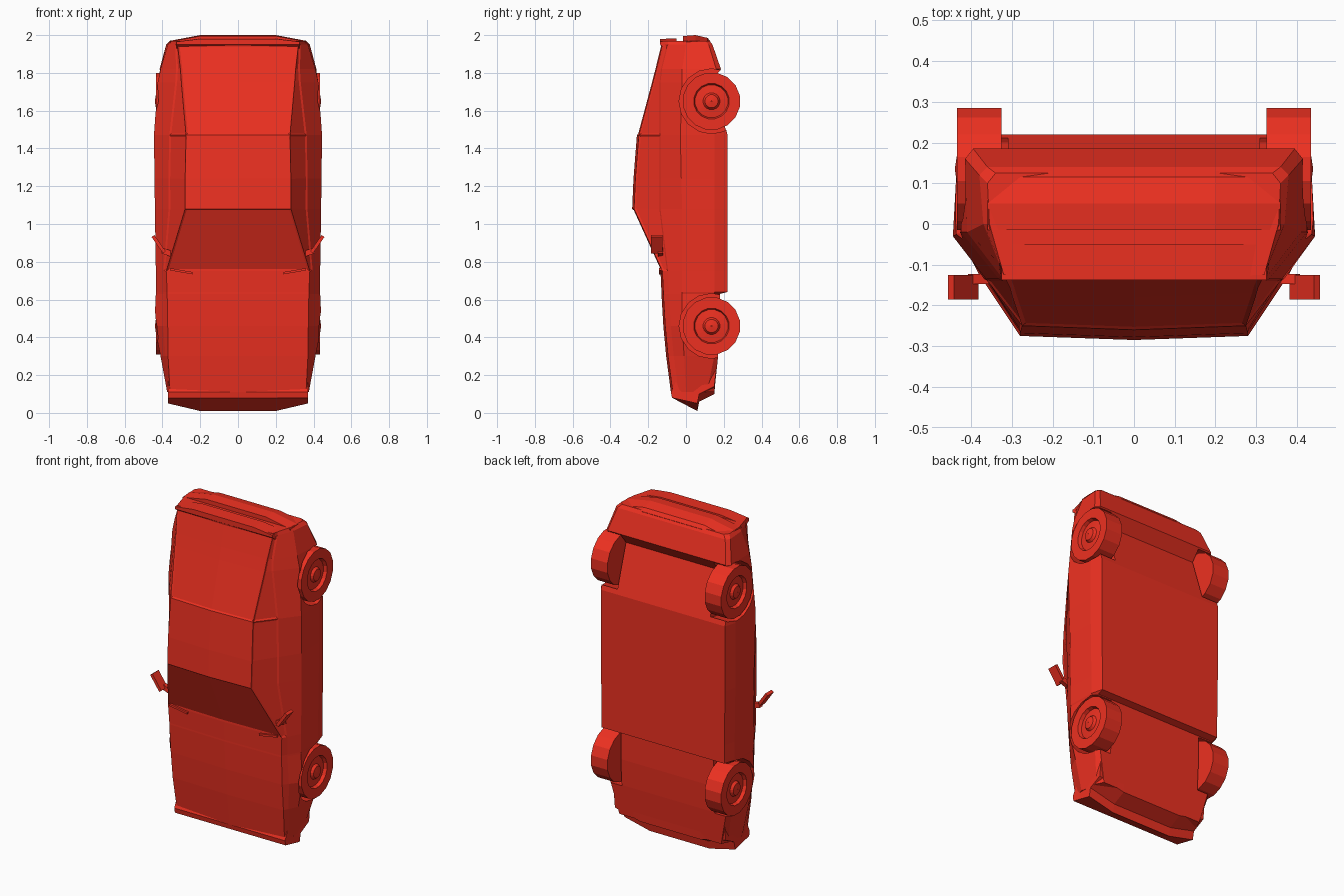
import bpy, bmesh
from math import radians, cos, sin, pi
from mathutils import Matrix, Vector

if "Cube" in bpy.data.objects:
    bpy.data.objects.remove(bpy.data.objects["Cube"])

red = bpy.data.materials.new("red_paint")
red.diffuse_color = (0.85, 0.03, 0.015, 1)
red.use_nodes = True
red.node_tree.nodes["Principled BSDF"].inputs["Base Color"].default_value = red.diffuse_color


def finish(name, bm):
    bmesh.ops.recalc_face_normals(bm, faces=bm.faces[:])
    me = bpy.data.meshes.new(name)
    bm.to_mesh(me)
    bm.free()
    ob = bpy.data.objects.new(name, me)
    bpy.context.collection.objects.link(ob)
    me.materials.append(red)
    return ob


def loft(rings, cyclic=False, caps=True):
    """Skin equal-length closed rings; face index = ring * n + column."""
    bm = bmesh.new()
    vs = [[bm.verts.new(p) for p in r] for r in rings]
    n = len(vs[0])
    spans = list(zip(vs, vs[1:]))
    if cyclic:
        spans.append((vs[-1], vs[0]))
    for a, b in spans:
        for j in range(n):
            k = (j + 1) % n
            bm.faces.new((a[j], a[k], b[k], b[j]))
    if caps:
        bm.faces.new(vs[0])
        bm.faces.new(vs[-1])
    bmesh.ops.recalc_face_normals(bm, faces=bm.faces[:])
    bm.faces.ensure_lookup_table()
    return bm


def box(bm, loc, size, rot=Matrix()):
    m = Matrix.Translation(loc) @ rot @ Matrix.Diagonal((*size, 1))
    bmesh.ops.create_cube(bm, size=1, matrix=m)


# Body stations: z, roof edge x/y, shoulder x/y, sill x/y, floor y
stations = [
    (0.11, .36, -.07, .375, 0, .36, .11, .15),
    (0.30, .37, -.095, .41, -.01, .405, .15, .17),
    (0.46, .372, -.11, .443, -.02, .43, .15, .18),
    (0.63, .375, -.12, .435, -.02, .425, .15, .18),
    (0.64, .375, -.12, .435, -.02, .43, .15, .22),
    (0.75, .38, -.125, .435, -.02, .43, .15, .22),
    (1.08, .28, -.275, .44, -.02, .435, .15, .22),
    (1.24, .28, -.268, .442, -.025, .435, .15, .22),
    (1.47, .275, -.25, .445, -.03, .435, .15, .22),
    (1.75, .30, -.175, .425, -.02, .425, .15, .13),
    (1.82, .305, -.157, .41, -.02, .415, .16, .185),
    (1.95, .32, -.125, .37, 0, .38, .12, .14),
    (1.97, .32, -.125, .355, 0, .36, .10, .125),
]


def section(z, xe, ye, xs, ys, xl, yl, yb):
    by = max(-.135, ye + .03)
    bx = xe + (xs - xe) * (by - ye) / (ys - ye)
    half = [(0, ye - .01), (xe, ye), (bx, by), (xs, ys), (xl, yl), (xl - .02, yb), (0, yb)]
    ring = half + [(-x, y) for x, y in half[-2:0:-1]]
    return [(x, y, z) for x, y in ring]


bm = loft([section(*s) for s in stations])
N = 12
panes = [
    [5 * N, 5 * N + 11],                                  # windscreen
    [i * N + c for i in (8, 9, 10) for c in (0, 11)],     # rear window
    [i * N + 1 for i in (5, 6, 7)], [i * N + 10 for i in (5, 6, 7)],    # side windows
    [i * N + 1 for i in (8, 9, 10)], [i * N + 10 for i in (8, 9, 10)],  # rear quarters
]
for faces in [[bm.faces[i] for i in p] for p in panes]:
    bmesh.ops.inset_region(bm, faces=faces, thickness=.01, depth=-.005, use_even_offset=True)
body = finish("body", bm)

# Wheel arches cut out of the body
WHEELS = [(s, z) for s in (1, -1) for z in (.46, 1.65)]
for s, z in WHEELS:
    bm = bmesh.new()
    m = Matrix.Translation((s * .46, .135, z)) @ Matrix.Rotation(pi / 2, 4, 'Y')
    bmesh.ops.create_cone(bm, cap_ends=True, segments=16, radius1=.172, radius2=.172, depth=.3, matrix=m)
    cutter = finish("arch_cutter", bm)
    cutter.hide_render = True
    mod = body.modifiers.new("arch", 'BOOLEAN')
    mod.operation, mod.solver, mod.object = 'DIFFERENCE', 'EXACT', cutter
    bpy.context.view_layer.objects.active = body
    bpy.ops.object.modifier_apply(modifier=mod.name)
    bpy.data.objects.remove(cutter)


def bowed(name, profile, xs, bow):
    """Profile (y, z, bend) swept across the car, ends bent back by bow."""
    rings = []
    for x in (-xs[0], -xs[1], xs[1], xs[0]):
        d = bow if abs(x) == xs[0] else 0
        rings.append([(x, y, z + d * b) for y, z, b in profile])
    return finish(name, loft(rings))


# Nose with chin, rear bumper and boot lip
bowed("nose", [(-.08, .11, 0), (-.074, .08, 0), (.06, .01, 1), (.07, .06, 1),
               (.15, .10, 1), (.165, .28, 0), (0, .28, 0)], (.37, .2), .04)
bowed("rear_bumper", [(-.015, 1.92, 1), (-.015, 1.995, 1), (.05, 2.0, 1), (.115, 1.985, 1),
                      (.13, 1.965, 1), (.13, 1.92, 1)], (.36, .2), -.03)
bowed("boot_lip", [(-.11, 1.93, 0), (-.137, 1.95, 0), (-.137, 1.98, 1), (-.05, 1.982, 1),
                   (-.05, 1.93, 0)], (.325, .2), -.015)

# Wheels: lathed tyre, rim recess and hub
tyre = [(.002, .325), (.09, .325), (.153, .325), (.153, .435), (.095, .435), (.088, .415),
        (.045, .42), (.035, .435), (.002, .44)]
for s, z in WHEELS:
    rings = []
    for k in range(16):
        a = 2 * pi * (k + .5) / 16
        rings.append([(s * x, .135 + r * cos(a), z + r * sin(a)) for r, x in tyre])
    finish(("front" if z < 1 else "rear") + "_wheel", loft(rings, cyclic=True, caps=False))

# Door mirrors on short stalks
for s in (1, -1):
    bm = bmesh.new()
    box(bm, (s * .42, -.155, .893), (.018, .06, .105), Matrix.Rotation(s * radians(35), 4, 'Y'))
    box(bm, (s * .375, -.135, .85), (.06, .025, .03), Matrix.Rotation(s * radians(-20), 4, 'Y'))
    finish("door_mirror", bm)

# Wipers at the windscreen base
bm = bmesh.new()
for s in (1, -1):
    box(bm, (s * .3, -.137, .75), (.12, .012, .012), Matrix.Rotation(s * radians(-10), 4, 'Y'))
finish("wipers", bm)
